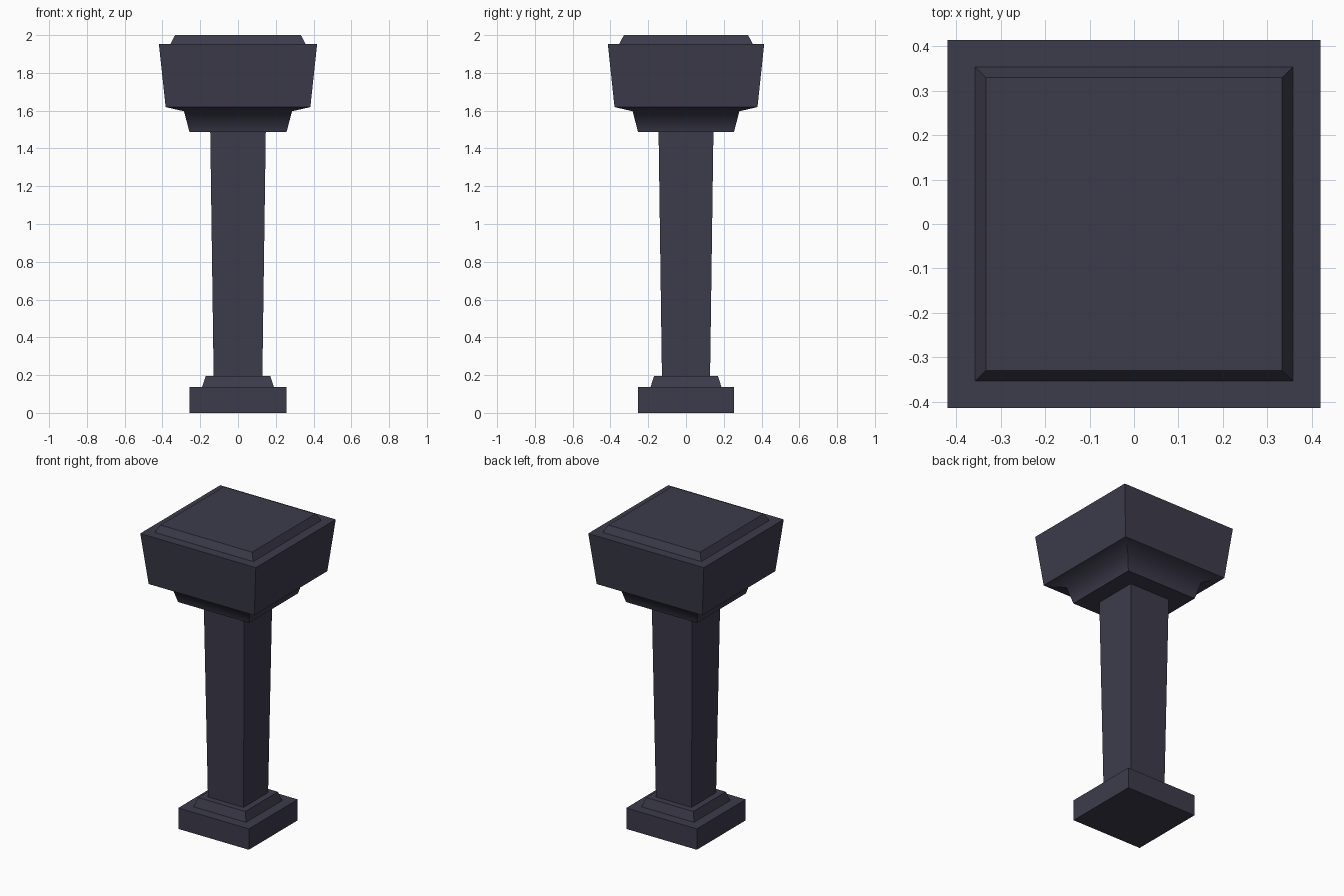
import bpy, bmesh

if "Cube" in bpy.data.objects:
    bpy.data.objects.remove(bpy.data.objects["Cube"])

stone = bpy.data.materials.new("dark slate stone")
stone.diffuse_color = (0.046, 0.044, 0.071, 1)
stone.use_nodes = True
stone.node_tree.nodes["Principled BSDF"].inputs["Base Color"].default_value = stone.diffuse_color
DEPTH = 0.988  # the pillar is slightly shallower than it is wide


def square_loft(name, profile, bottom=True, top=True, smooth=()):
    """Loft square rings (half width, z); bands listed in smooth share normals."""
    bm = bmesh.new()
    rings = [[bm.verts.new((sx * w, sy * w * DEPTH, z))
              for sx, sy in ((-1, -1), (1, -1), (1, 1), (-1, 1))]
             for w, z in profile]
    for i, (a, b) in enumerate(zip(rings, rings[1:])):
        for k in range(4):
            n = (k + 1) % 4
            f = bm.faces.new((a[k], a[n], b[n], b[k]))
            f.smooth = i in smooth
    if bottom:
        bm.faces.new(rings[0][::-1])
    if top:
        bm.faces.new(rings[-1])
    # only edges around a ring between two smooth bands stay soft
    for e in bm.edges:
        level = abs(e.verts[0].co.z - e.verts[1].co.z) < 1e-6
        soft = level and all(f.smooth for f in e.link_faces)
        e.smooth = soft
    me = bpy.data.meshes.new(name)
    bm.to_mesh(me)
    bm.free()
    me.materials.append(stone)
    ob = bpy.data.objects.new(name, me)
    bpy.context.collection.objects.link(ob)
    return ob


# stepped plinth
square_loft("base", [(0.256, 0), (0.256, 0.137), (0.19, 0.137), (0.171, 0.196)])
# shaft, widening upward
square_loft("shaft", [(0.129, 0.196), (0.147, 1.487)], bottom=False, top=False)
# capital: coved neck, flared block and bevelled top slab
square_loft("capital", [(0.257, 1.487), (0.286, 1.597), (0.383, 1.619),
                        (0.419, 1.954), (0.357, 1.954), (0.333, 2.0)],
            smooth=(0, 1))
